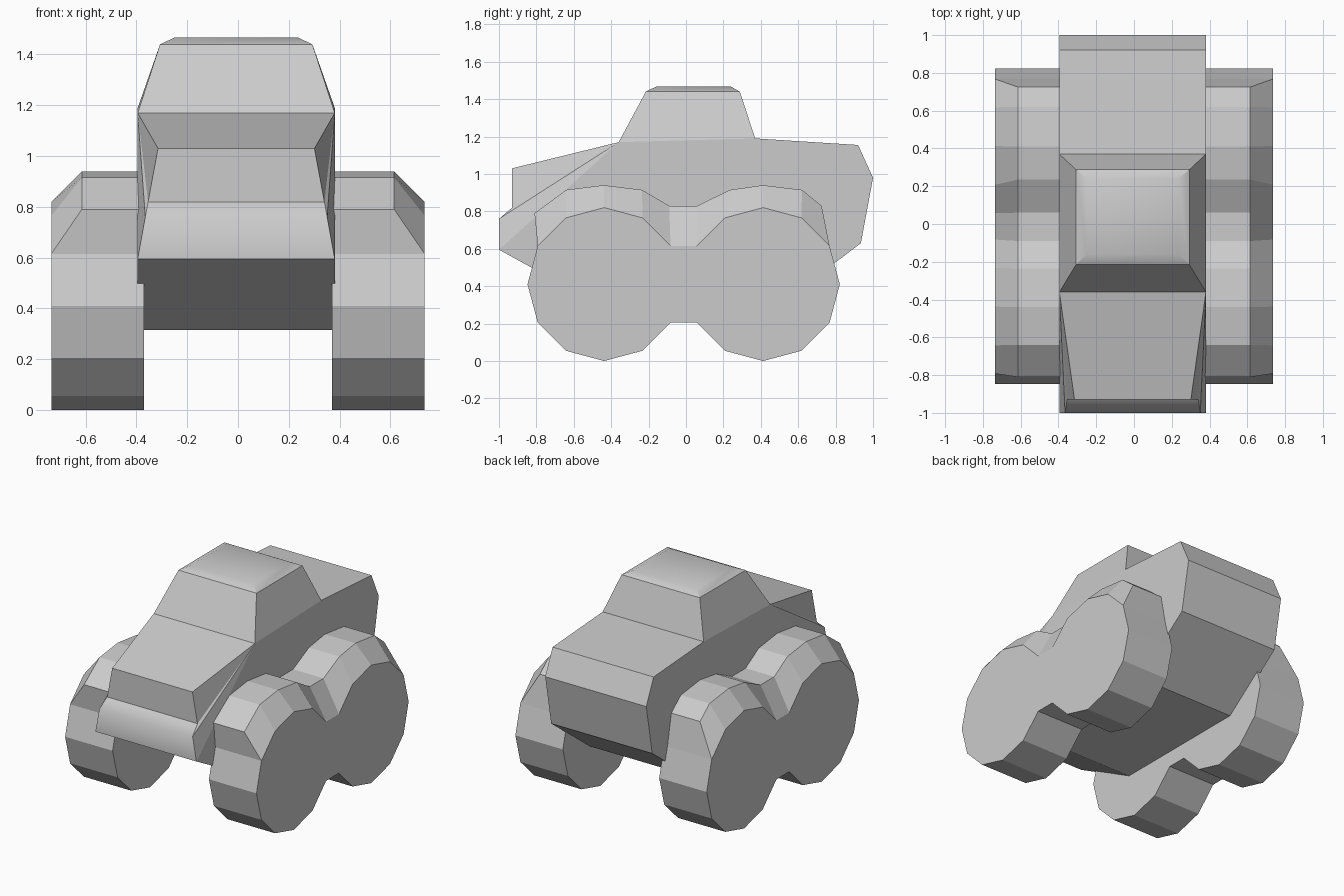
import bpy, bmesh, math

if "Cube" in bpy.data.objects:
    bpy.data.objects.remove(bpy.data.objects["Cube"])


def finish(name, bm, smooth=None):
    bmesh.ops.remove_doubles(bm, verts=bm.verts, dist=0.0005)
    bmesh.ops.recalc_face_normals(bm, faces=bm.faces)
    mesh = bpy.data.meshes.new(name)
    bm.to_mesh(mesh)
    bm.free()
    obj = bpy.data.objects.new(name, mesh)
    bpy.context.collection.objects.link(obj)
    if smooth:
        bpy.context.view_layer.objects.active = obj
        obj.select_set(True)
        bpy.ops.object.shade_smooth_by_angle(angle=math.radians(smooth))
        obj.select_set(False)
    return obj


def loft(name, rings, smooth=None):
    """Skin a list of equal-length rings and cap both ends."""
    bm = bmesh.new()
    rows = [[bm.verts.new(p) for p in ring] for ring in rings]
    for a, b in zip(rows, rows[1:]):
        for i in range(len(a)):
            j = (i + 1) % len(a)
            bm.faces.new((a[i], a[j], b[j], b[i]))
    bm.faces.new(rows[0])
    bm.faces.new(rows[-1])
    return finish(name, bm, smooth)


CX = -0.007  # body sits a touch off centre

# Body: side profile as (y, z, half width), starting at the windscreen base
profile = [(-.36, 1.17, .388), (-.93, 1.03, .308), (-.93, .82, .347),
           (-1, .76, .358), (-1, .595, .388), (-.49, .315, .388),
           (.52, .315, .388), (.935, .63, .388), (1, .98, .388),
           (.92, 1.155, .388), (.37, 1.19, .388)]
bm = bmesh.new()
left, right = ([bm.verts.new((CX + s * w, y, z)) for y, z, w in profile]
               for s in (-1, 1))
n = len(profile)
for i in range(n):
    j = (i + 1) % n
    face = bm.faces.new((left[i], left[j], right[j], right[i]))
    face.smooth = i in (2, 3)  # rounded bumper
for side in (left, right):
    for i in range(1, 4):  # tapering front flank
        bm.faces.new((side[0], side[i], side[i + 1]))
    bm.faces.new([side[0]] + side[4:])
finish("body", bm)

# Cab: base, window top and roof as rectangles (half width, front, back, heights)
cab_levels = [(.388, -.36, .37, 1.17, 1.19), (.30, -.215, .288, 1.44, 1.44),
              (.242, -.16, .24, 1.467, 1.467)]
loft("cab", [[(CX - w, f, zf), (CX + w, f, zf), (CX + w, b, zb), (CX - w, b, zb)]
             for w, f, b, zf, zb in cab_levels], smooth=30)

# Wheel pair with fender: two joined twelve-sided wheels
MID, R, HUB = -.0125, .41, .425


def arc(centre, start, count):
    """Points of a twelve-sided wheel, clockwise in 30 degree steps."""
    return [(centre + R * math.cos(math.radians(start - 30 * k)),
             .41 + R * math.sin(math.radians(start - 30 * k))) for k in range(count)]


front, rear = MID - HUB, MID + HUB
lower = arc(rear, 30, 7) + arc(front, -30, 7)        # rear round underneath to front
upper = arc(front, 150, 5) + arc(rear, 150, 5)       # front over the top to rear
raised = [(-.81, .79), (-.64, .915), (-.44, .94), (-.235, .915), (-.09, .83),
          (.06, .83), (.235, .915), (.41, .94), (.62, .915), (.725, .83)]
for s, label in ((-1, "left"), (1, "right")):
    loft(label + "_wheels", [[(s * x, y, z) for y, z in lower + top]
                             for x, top in ((.37, raised), (.615, raised), (.735, upper))])
